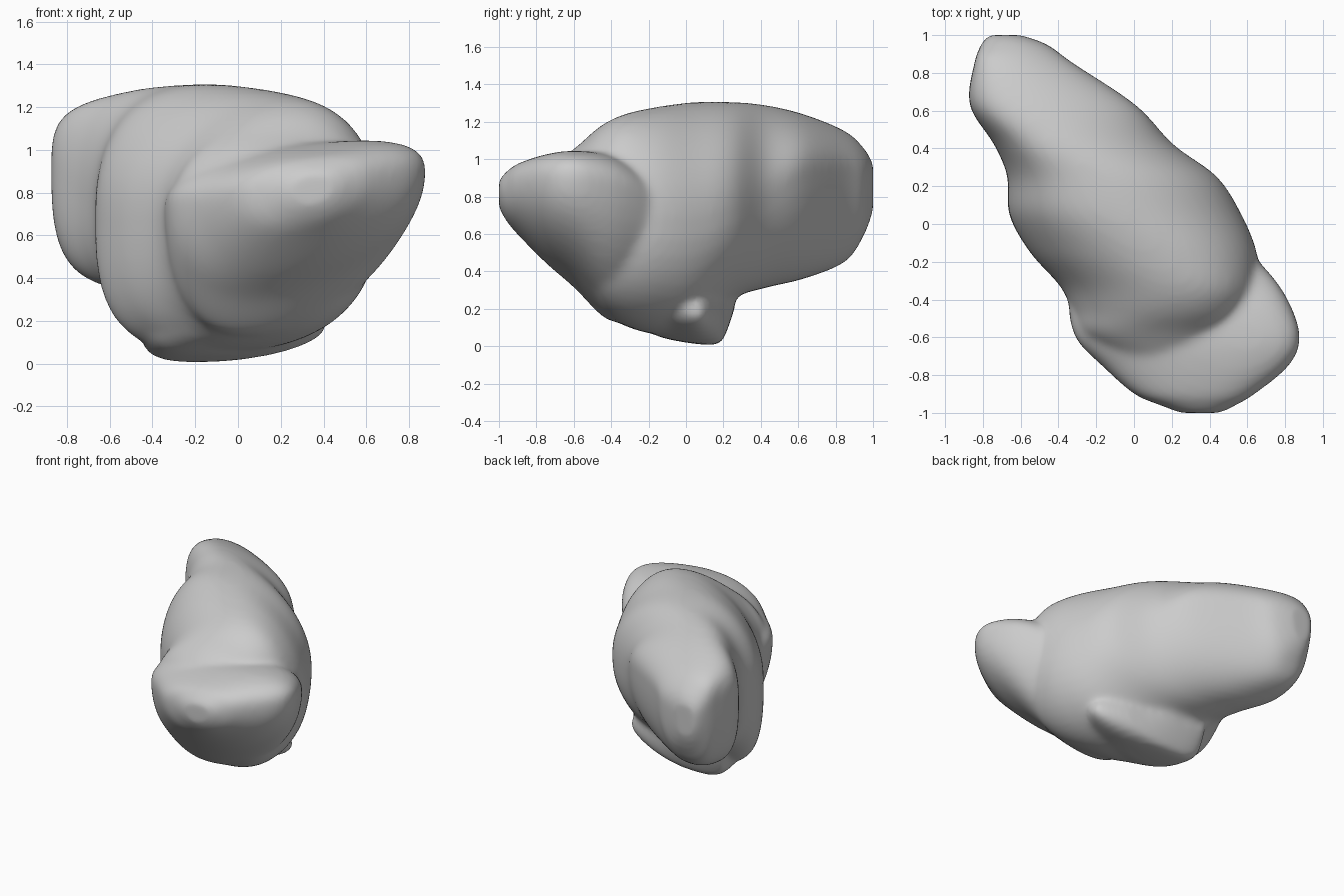
import bpy, bmesh, math

if "Cube" in bpy.data.objects:
    bpy.data.objects.remove(bpy.data.objects["Cube"])

SIDES = 48
STEPS = 6


def spline(rows):
    """Catmull-Rom interpolation between cross-section rows."""
    result = []
    last = len(rows) - 1
    for i in range(last):
        around = [rows[min(max(i + k, 0), last)] for k in (-1, 0, 1, 2)]
        for s in range(STEPS):
            t = s / STEPS
            result.append([
                b + t / 2 * (c - a + t * (2*a - 5*b + 4*c - d + t * (3*(b - c) + d - a)))
                for a, b, c, d in zip(*around)])
    return result + [list(rows[-1])]


def power(value, n):
    return math.copysign(abs(value) ** (2 / n), value)


def loft(bm, rows, upper, lower, tilt=0):
    """Row: y, left x, right x, bottom z, top z, widest z, crown shift, base shift."""
    rings = []
    for y, x0, x1, z0, z1, zw, crown, base in spline(rows):
        ring = []
        for k in range(SIDES):
            a = math.tau * k / SIDES
            c, s = math.cos(a), math.sin(a)
            n = upper if s > 0 else lower
            rise = power(s, n)
            half = (x1 - x0) / 2
            x = (x0 + x1) / 2 + half * power(c, n)
            x += (crown if s > 0 else base) * rise * rise
            z = zw + rise * ((z1 - zw) if s > 0 else (zw - z0))
            z += tilt * half * c
            ring.append(bm.verts.new((x, y, z)))
        rings.append(ring)
    for r, q in zip(rings, rings[1:]):
        for k in range(SIDES):
            j = (k + 1) % SIDES
            bm.faces.new((r[k], r[j], q[j], q[k]))
    bm.faces.new(rings[0])
    bm.faces.new(rings[-1])


# Main mass, running diagonally from the back
body = [
    (1.0, -.77, -.60, .72, .98, .9, 0, 0),
    (.95, -.81, -.46, .59, 1.06, .92, -.04, 0),
    (.85, -.845, -.32, .45, 1.15, .96, -.1, -.05),
    (.63, -.87, .01, .36, 1.24, .94, -.13, -.08),
    (.42, -.74, .21, .31, 1.29, .8, -.12, -.07),
    (.25, -.67, .44, .25, 1.305, .75, -.1, -.08),
    (.05, -.66, .57, .06, 1.305, .7, -.06, -.12),
    (-.15, -.55, .65, .06, 1.28, .7, .02, -.09),
    (-.33, -.39, .66, .11, 1.24, .7, .07, -.05),
    (-.46, -.33, .62, .2, 1.175, .7, .07, 0),
    (-.58, -.28, .56, .4, 1.07, .75, .02, 0),
    (-.7, -.1, .46, .6, .98, .8, 0, 0),
]
# Broad nose with a tilted shelf on top
nose = [
    (-.1, .05, .55, .4, .8, .65, 0, 0),
    (-.25, -.25, .71, .18, .93, .76, 0, -.1),
    (-.41, -.34, .82, .14, 1.01, .8, .04, -.13),
    (-.6, -.31, .88, .32, 1.03, .83, .06, -.11),
    (-.75, -.17, .82, .45, 1.015, .83, .05, -.07),
    (-.9, .0, .64, .60, .97, .83, .02, -.02),
    (-.96, .14, .54, .67, .93, .82, 0, 0),
    (-1.0, .24, .46, .74, .89, .82, 0, 0),
]
# Low keel underneath, tapering back on one side to a lip on the other
foot = [
    (.26, -.44, -.1, .2, .36, .28, 0, 0),
    (.21, -.45, .08, .06, .36, .2, 0, 0),
    (.17, -.45, .24, .01, .36, .17, -.08, -.07),
    (.08, -.45, .41, .01, .36, .17, -.12, -.1),
    (-.03, -.43, .39, .025, .38, .18, -.1, -.1),
    (-.14, -.4, .3, .05, .4, .2, -.06, -.05),
    (-.28, -.28, .22, .11, .4, .25, 0, -.03),
]

bm = bmesh.new()
loft(bm, body, 2.1, 2.5)
loft(bm, nose, 2.3, 2.1, .12)
loft(bm, foot, 2, 2.3, .04)
bmesh.ops.recalc_face_normals(bm, faces=bm.faces)
mesh = bpy.data.meshes.new("boulder")
bm.to_mesh(mesh)
bm.free()
for face in mesh.polygons:
    face.use_smooth = True
rock = bpy.data.objects.new("boulder", mesh)
bpy.context.collection.objects.link(rock)

# Plain stone colour
stone = bpy.data.materials.new("grey stone")
stone.use_nodes = True
grey = (.6, .6, .6, 1)
stone.diffuse_color = grey
stone.node_tree.nodes["Principled BSDF"].inputs["Base Color"].default_value = grey
mesh.materials.append(stone)

# Fuse the masses and soften the joins
fuse = rock.modifiers.new("fuse", "REMESH")
fuse.mode = "VOXEL"
fuse.voxel_size = .02
fuse.use_smooth_shade = True
soften = rock.modifiers.new("soften", "SMOOTH")
soften.factor = .5
soften.iterations = 16
